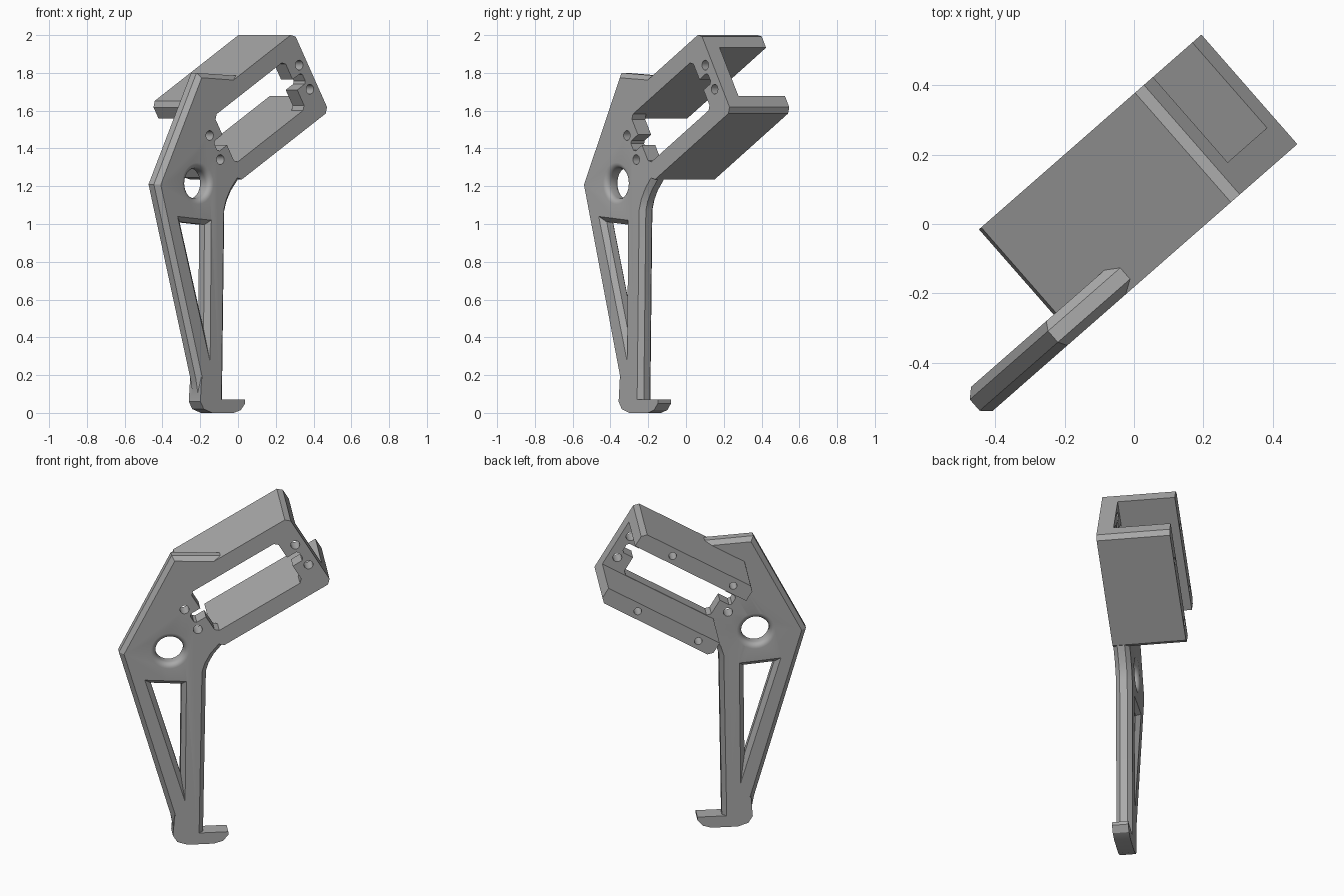
import bpy, bmesh
from math import radians, sin, cos, pi
from mathutils import Matrix

cube = bpy.data.objects.get("Cube")
if cube:
    bpy.data.objects.remove(cube)

grey = bpy.data.materials.new("plain grey")
grey.use_nodes = True
GREY = (0.4, 0.4, 0.4, 1)
grey.diffuse_color = GREY
grey.node_tree.nodes["Principled BSDF"].inputs["Base Color"].default_value = GREY

TURN = Matrix.Rotation(radians(41.2), 4, 'Z')   # plate stands turned about z
TILT = radians(30.6)                            # bracket slope within the plate
FRONT, BACK, DEEP = -0.137, -0.044, 0.283       # plate faces and flange ends
CH = 0.025                                      # chamfer size


def tilt(p, q):
    """Bracket coordinates (along, across) to plate coordinates (u, z)."""
    return (p * cos(TILT) - q * sin(TILT), p * sin(TILT) + q * cos(TILT))


def circle(c, r, n=32):
    return [(c[0] + r * cos(2 * pi * i / n), c[1] + r * sin(2 * pi * i / n)) for i in range(n)]


def finish(bm, name):
    bmesh.ops.recalc_face_normals(bm, faces=bm.faces)
    bm.transform(TURN)
    mesh = bpy.data.meshes.new(name)
    bm.to_mesh(mesh)
    bm.free()
    mesh.materials.append(grey)
    ob = bpy.data.objects.new(name, mesh)
    bpy.context.collection.objects.link(ob)
    return ob


def loft(name, pts, rings, centre=(0, 0), chamfer=0):
    """Stack copies of an outline at (depth, scale) and close the ends."""
    bm = bmesh.new()
    loops = [[bm.verts.new((centre[0] + (u - centre[0]) * s, v, centre[1] + (z - centre[1]) * s))
              for u, z in pts] for v, s in rings]
    caps = [bm.faces.new(loops[0]), bm.faces.new(loops[-1])]
    n = len(pts)
    for a, b in zip(loops, loops[1:]):
        for i in range(n):
            j = (i + 1) % n
            bm.faces.new((a[i], a[j], b[j], b[i]))
    if chamfer:
        bmesh.ops.recalc_face_normals(bm, faces=bm.faces)
        edges = [e for f in caps for e in f.edges]
        bmesh.ops.bevel(bm, geom=edges, offset=chamfer, offset_type='OFFSET',
                        segments=1, profile=0.5, affect='EDGES')
    return finish(bm, name)


def prism(name, pts, v0, v1, chamfer=0):
    return loft(name, pts, [(v0, 1), (v1, 1)], chamfer=chamfer)


def combine(body, other, operation):
    other.hide_render = True
    mod = body.modifiers.new(operation, 'BOOLEAN')
    mod.operation, mod.solver, mod.object = operation, 'EXACT', other
    bpy.context.view_layer.objects.active = body
    bpy.ops.object.modifier_apply(modifier=mod.name)
    bpy.data.objects.remove(other)


# Chamfered leg plate; its right side runs on into the bracket
leg = [(-0.69, 1.21), (-0.39, 1.80), (-0.114, 1.785), (0, 1.77), (0, 1.35),
       (-0.10, 1.235), (-0.15, 1.175), (-0.18, 1.12), (-0.195, 1.07),
       (-0.212, 0.03), (-0.32, 0.03), (-0.38, 0.1), (-0.395, 0.18)]
body = prism("bracket_with_leg", leg, FRONT, BACK, CH)

# Rounded foot with a small hook
foot = [(-0.375, 0.19), (-0.385, 0.06), (-0.36, 0.02), (-0.30, 0), (-0.15, 0),
        (-0.10, 0.015), (-0.07, 0.05), (-0.07, 0.07), (-0.24, 0.07), (-0.34, 0.12)]
combine(body, prism("foot", foot, FRONT, BACK), 'UNION')

# Channel bracket: block with cut corners, hollowed from behind
P0, P1, Q0, Q1, WALL = 0.525, 1.26, 1.111, 1.594, 0.093
PM, QM = 0.839, (Q0 + Q1) / 2
block = [(P0 + CH, Q0), (P1 - CH, Q0), (P1, Q0 + CH), (P1, Q1 - CH),
         (P1 - CH, Q1), (P0 + CH, Q1), (P0, Q1 - CH), (P0, Q0 + CH)]
combine(body, prism("channel", [tilt(*c) for c in block], FRONT, DEEP), 'UNION')


def slab(name, p0, p1, q0, q1, v0, v1, r=0):
    """Tilted cutter box with optional cut corners."""
    pts = [(p0 + r, q0), (p1 - r, q0), (p1, q0 + r), (p1, q1 - r),
           (p1 - r, q1), (p0 + r, q1), (p0, q1 - r), (p0, q0 + r)]
    if not r:
        pts = pts[1::2]
        pts = [(p0, q0), (p1, q0), (p1, q1), (p0, q1)]
    return prism(name, [tilt(*c) for c in pts], v0, v1)


combine(body, slab("hollow", 0.2, 1.5, Q0 + WALL, Q1 - WALL, BACK, 0.5), 'DIFFERENCE')

# Mounting window with a narrow notch at each end
combine(body, slab("window", PM - 0.287, PM + 0.287, Q0 + WALL + 0.002, Q1 - WALL - 0.002,
                   -0.3, 0.1, 0.02), 'DIFFERENCE')
combine(body, slab("notch", PM - 0.36, PM + 0.36, QM - 0.032, QM + 0.032,
                   -0.3, 0.1, 0.012), 'DIFFERENCE')

# Screw holes beside the window and in the flange ends
for side in (-1, 1):
    for end in (-1, 1):
        spot = tilt(PM + end * 0.366, QM + side * 0.074)
        combine(body, prism("screw_hole", circle(spot, 0.026, 20), -0.3, 0.1), 'DIFFERENCE')
        spot = tilt(PM + end * 0.2, QM + side * (Q1 - Q0 - WALL) / 2)
        combine(body, prism("flange_hole", circle(spot, 0.022, 16), 0.13, 0.4), 'DIFFERENCE')

# Round hole with rounded rims on both faces
HOLE, R, RIM = (-0.402, 1.215), 0.08, 0.03
curve = [(RIM * (1 - sin(a)), 1 + RIM * (1 - cos(a)) / R)
         for a in (pi / 2 * i / 5 for i in range(6))]
rings = [(FRONT - 0.05, 1 + RIM / R)] + [(FRONT + d, s) for d, s in reversed(curve)]
rings += [(BACK - d, s) for d, s in curve] + [(BACK + 0.05, 1 + RIM / R)]
combine(body, loft("round_hole", circle(HOLE, R, 40), rings, HOLE), 'DIFFERENCE')

# Chamfered triangular opening, narrowed about its incentre
tri = [(-0.545, 1.04), (-0.308, 1.02), (-0.316, 0.27)]
sides = [((tri[i - 2][0] - tri[i - 1][0]) ** 2 + (tri[i - 2][1] - tri[i - 1][1]) ** 2) ** 0.5
         for i in range(3)]
mid = tuple(sum(s * c[k] for s, c in zip(sides, tri)) / sum(sides) for k in (0, 1))
NARROW = 0.74
rings = [(FRONT - 0.05, 1), (FRONT, 1), (FRONT + CH, NARROW),
         (BACK - CH, NARROW), (BACK, 1), (BACK + 0.05, 1)]
combine(body, loft("triangle", tri, rings, mid), 'DIFFERENCE')

# Smooth the round walls, keep all edges sharp
bpy.ops.object.select_all(action='DESELECT')
body.select_set(True)
bpy.context.view_layer.objects.active = body
bpy.ops.object.shade_smooth_by_angle(angle=radians(25))
